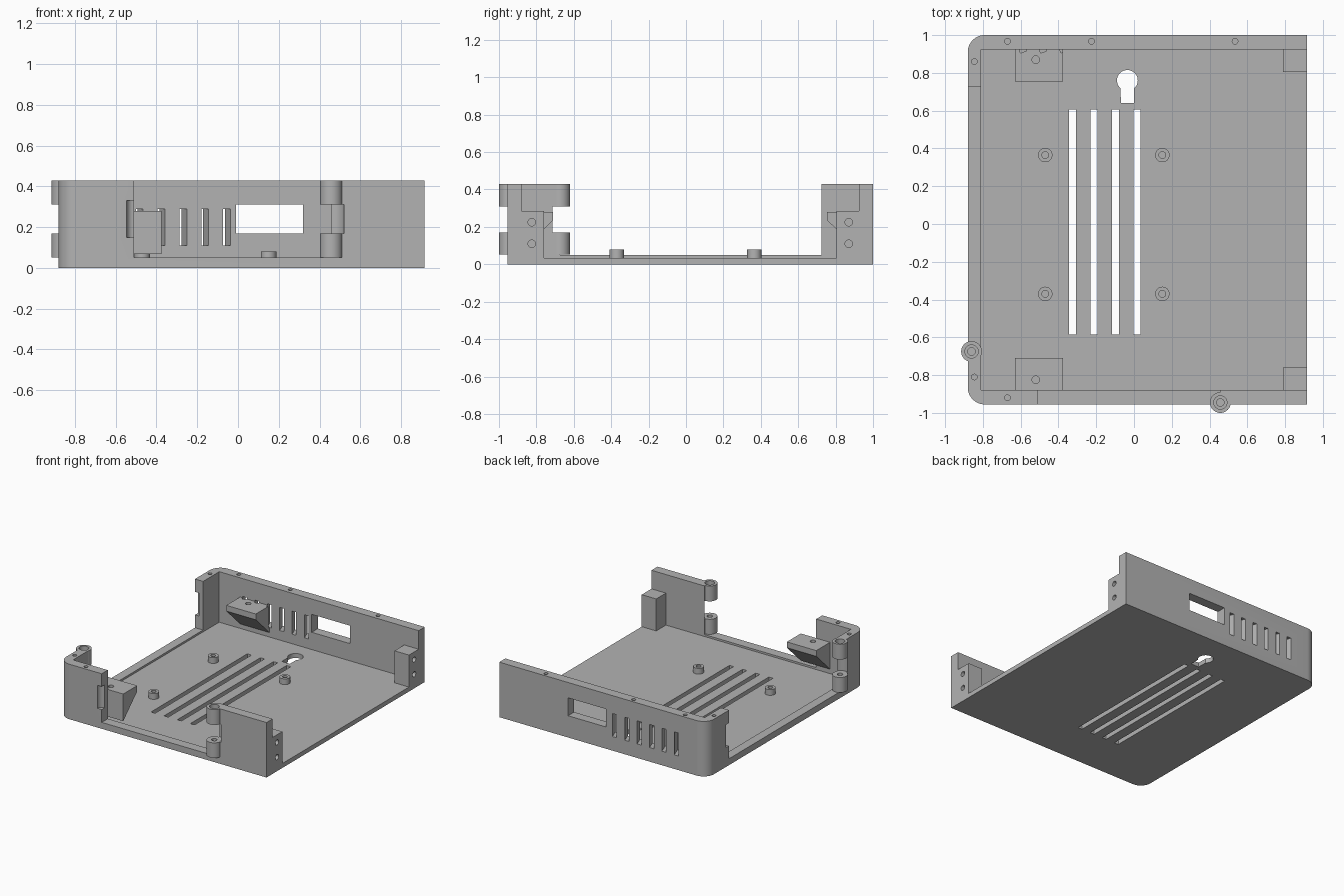
import bpy, bmesh
from math import sin, cos, pi, radians

old = bpy.data.objects.get("Cube")
if old:
    bpy.data.objects.remove(old, do_unlink=True)

grey = bpy.data.materials.new("plain grey")
grey.use_nodes = True
grey.diffuse_color = (0.45, 0.45, 0.45, 1)
grey.node_tree.nodes["Principled BSDF"].inputs["Base Color"].default_value = (0.45, 0.45, 0.45, 1)

TOP, FLOOR, RIM = 0.43, 0.035, 0.05
LEFT, RIGHT, FRONT, BACK = -0.88, 0.915, -0.955, 1.0
IN_LEFT, IN_FRONT, IN_BACK = -0.81, -0.88, 0.925
parts = []


def prism(name, pts, a, b, axis="z"):
    """Extrude a closed outline from a to b along z or x."""
    bm = bmesh.new()
    place = (lambda p, t: (p[0], p[1], t)) if axis == "z" else (lambda p, t: (t, p[0], p[1]))
    lo = [bm.verts.new(place(p, a)) for p in pts]
    hi = [bm.verts.new(place(p, b)) for p in pts]
    bm.faces.new(lo)
    bm.faces.new(hi)
    n = len(pts)
    for i in range(n):
        j = (i + 1) % n
        bm.faces.new((lo[i], lo[j], hi[j], hi[i]))
    bmesh.ops.recalc_face_normals(bm, faces=bm.faces)
    mesh = bpy.data.meshes.new(name)
    bm.to_mesh(mesh)
    bm.free()
    mesh.materials.append(grey)
    ob = bpy.data.objects.new(name, mesh)
    bpy.context.collection.objects.link(ob)
    return ob


def rect(x0, x1, y0, y1):
    return [(x0, y0), (x1, y0), (x1, y1), (x0, y1)]


def arc(cx, cy, r, a0, a1, n):
    return [(cx + r * cos(radians(a0 + (a1 - a0) * i / n)),
             cy + r * sin(radians(a0 + (a1 - a0) * i / n))) for i in range(n + 1)]


def circle(cx, cy, r, n=40):
    return arc(cx, cy, r, 0, 360, n)[:-1]


def part(*args):
    ob = prism(*args)
    parts.append(ob)
    return ob


def cut(target, pts, a, b, axis="z"):
    """Subtract an extruded outline from a part."""
    tool = prism("cutter", pts, a, b, axis)
    tool.hide_render = True
    mod = target.modifiers.new("cut", "BOOLEAN")
    mod.operation, mod.solver, mod.object = "DIFFERENCE", "EXACT", tool
    bpy.context.view_layer.objects.active = target
    bpy.ops.object.modifier_apply(modifier=mod.name)
    bpy.data.objects.remove(tool, do_unlink=True)


# Tray with two rounded corners, hollowed and open on its +x side
R = 0.09
outline = ([(RIGHT, FRONT), (RIGHT, BACK)]
           + arc(LEFT + R, BACK - R, R, 90, 180, 12)
           + arc(LEFT + R, FRONT + R, R, 180, 270, 12))
tray = part("tray", outline, 0, TOP)
cut(tray, rect(IN_LEFT, 2, IN_FRONT, IN_BACK), FLOOR, 1)

# Door openings in the front and side walls
HINGES = {"side": (-0.86, -0.675), "front": (0.457, -0.945)}
cut(tray, rect(-0.51, HINGES["front"][0], -2, -0.8), RIM, 1)
cut(tray, rect(-2, -0.75, HINGES["side"][1], 0.725), RIM, 1)

# Finger recesses in the free wall ends
cut(tray, circle(-0.51, FRONT, 0.036), 0.15, 0.33)
cut(tray, circle(LEFT, 0.725, 0.036), 0.15, 0.33)

# Hinge clearance and barrels
for side, (x, y) in HINGES.items():
    cut(tray, circle(x, y, 0.064), 0.17, 0.31)
    cut(tray, circle(x, y, 0.053), RIM + 0.003, 1)
    lower = part(side + "_hinge_lower_barrel", circle(x, y, 0.055), RIM + 0.002, 0.17)
    upper = part(side + "_hinge_upper_barrel", circle(x, y, 0.055), 0.31, TOP)
    cut(lower, circle(x, y, 0.02), 0.09, 1)
    cut(upper, circle(x, y, 0.02), 0, 1)
    cut(upper, circle(x, y, 0.035), TOP - 0.04, 1)

# Floor vents and keyhole
for i in range(4):
    x = -0.325 + 0.1135 * i
    cut(tray, rect(x - 0.018, x + 0.018, -0.585, 0.605), -1, 0.1)
keyhole = arc(-0.035, 0.76, 0.055, -50, 230, 32) + [(-0.07, 0.64), (0, 0.64)]
cut(tray, keyhole, -1, 0.1)

# Brackets and screw blocks, mirrored between the front and back walls
brackets = {}
for side, wall, d in (("front", IN_FRONT, 1), ("back", IN_BACK, -1)):
    profile = [(wall - d * 0.002, 0.28), (wall + d * 0.17, 0.28),
               (wall + d * 0.17, 0.235), (wall - d * 0.002, 0.068)]
    bracket = part(side + "_bracket", profile, -0.63, -0.375, "x")
    cut(bracket, circle(-0.52, wall + d * 0.055, 0.02), 0.16, 1)
    brackets[side] = bracket
    ys = sorted((wall - d * 0.002, wall + d * 0.12))
    block = part(side + "_screw_block", rect(0.79, RIGHT, *ys), FLOOR - 0.002, 0.285)
    for z in (0.11, 0.225):
        cut(block, circle(wall + d * 0.055, z, 0.02), 0.82, 2, "x")

# Back window and slanted vents
cut(tray, rect(-0.01, 0.32, 0.9, 1.1), 0.17, 0.31)
c, s = cos(radians(20)), sin(radians(20))
for i in range(6):
    x = -0.59 + 0.107 * i
    slot = [(x + u * c - v * s, IN_BACK + u * s + v * c)
            for u, v in rect(-0.017, 0.017, -0.015, 0.12)]
    cut(tray, slot, 0.11, 0.29)
    if i < 3:
        cut(brackets["back"], slot, 0.11, 0.29)

# Lid screw holes in the wall tops
for x, y in ((-0.67, 0.967), (-0.225, 0.967), (0.535, 0.967),
             (-0.845, 0.86), (-0.845, -0.81), (-0.67, -0.92)):
    cut(tray, circle(x, y, 0.015, 24), 0.34, 1)

# Board standoffs
for x in (-0.47, 0.15):
    for y in (-0.37, 0.365):
        post = part("standoff", circle(x, y, 0.038), FLOOR - 0.002, 0.08)
        cut(post, circle(x, y, 0.018, 24), 0.04, 1)

# Smooth the round surfaces and keep edges crisp
bpy.ops.object.select_all(action="DESELECT")
for ob in parts:
    ob.select_set(True)
bpy.context.view_layer.objects.active = tray
bpy.ops.object.shade_smooth_by_angle(angle=radians(30))
